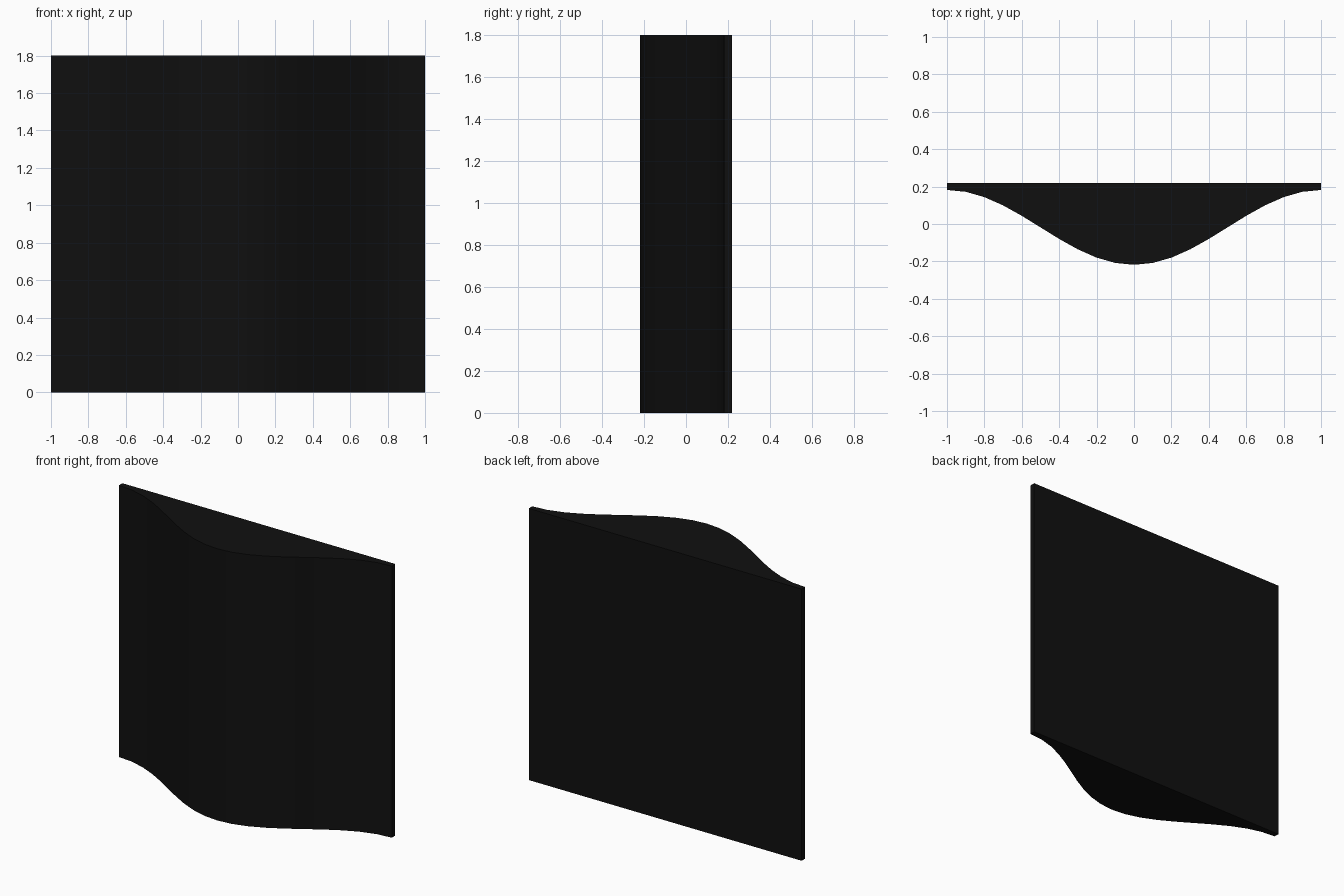
import bpy, bmesh, math

if "Cube" in bpy.data.objects:
    bpy.data.objects.remove(bpy.data.objects["Cube"])

WIDTH, HEIGHT, BACK, STEPS = 2.0, 1.8, 0.218, 20

# Plan outline: cosine-curved front, flat back
outline = []
for i in range(STEPS + 1):
    x = -WIDTH / 2 + WIDTH * i / STEPS
    outline.append((x, -0.018 - 0.2 * math.cos(math.pi * x)))
outline += [(WIDTH / 2, BACK), (-WIDTH / 2, BACK)]

# Extrude the outline straight up into a solid panel
bm = bmesh.new()
base = bm.faces.new([bm.verts.new((x, y, 0)) for x, y in outline])
top = bmesh.ops.extrude_face_region(bm, geom=[base], use_keep_orig=True)
bmesh.ops.translate(bm, vec=(0, 0, HEIGHT),
                    verts=[g for g in top["geom"] if isinstance(g, bmesh.types.BMVert)])
bmesh.ops.recalc_face_normals(bm, faces=bm.faces)
mesh = bpy.data.meshes.new("curved_panel")
bm.to_mesh(mesh)
bm.free()
panel = bpy.data.objects.new("curved_panel", mesh)
bpy.context.collection.objects.link(panel)

# Near-black finish
black = bpy.data.materials.new("black_finish")
black.diffuse_color = (0.005, 0.005, 0.005, 1)
black.use_nodes = True
black.node_tree.nodes["Principled BSDF"].inputs["Base Color"].default_value = black.diffuse_color
mesh.materials.append(black)

# Smooth curve, crisp corners
bpy.context.view_layer.objects.active = panel
panel.select_set(True)
bpy.ops.object.shade_smooth_by_angle(angle=math.radians(30))
